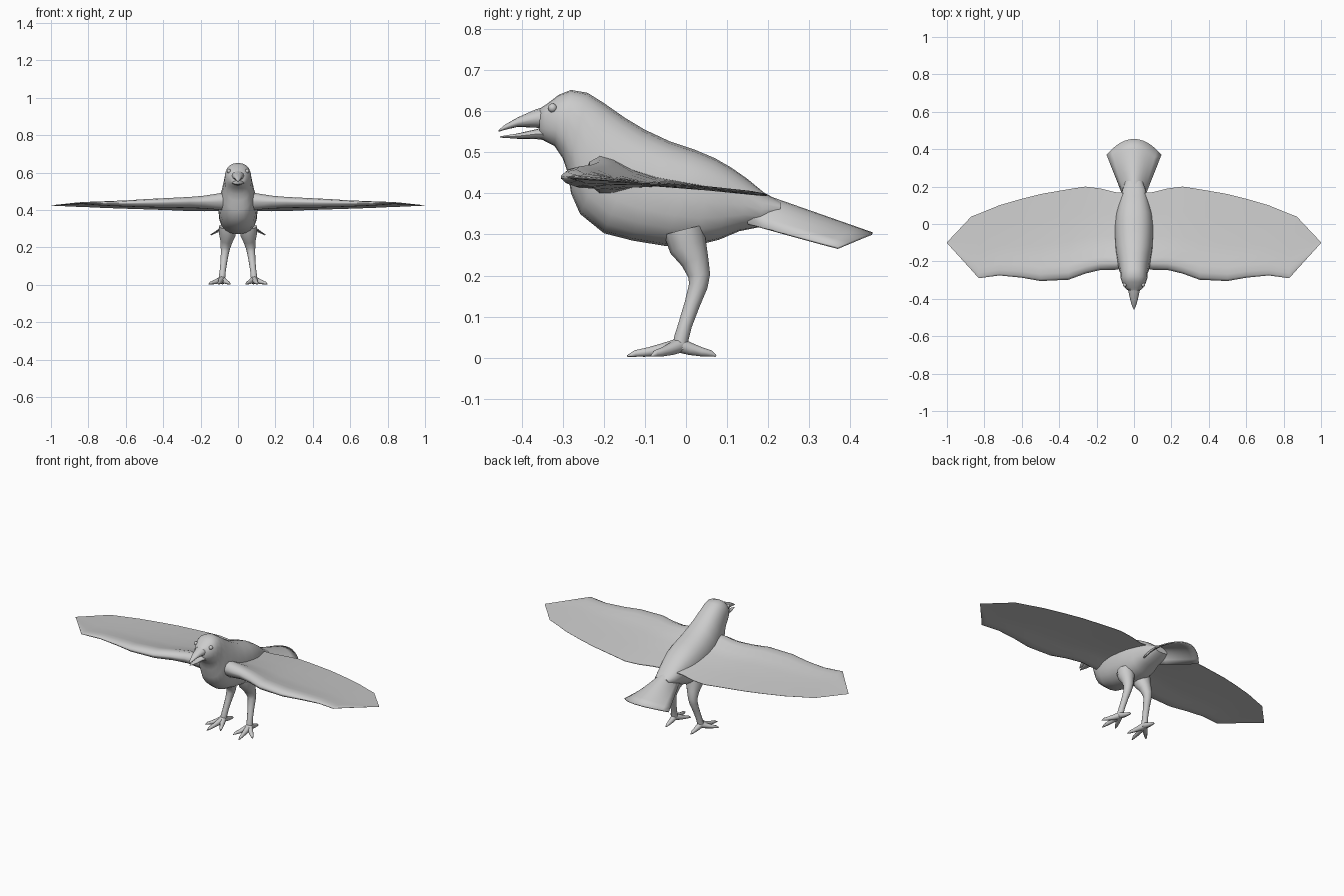
import bpy, bmesh, math
from mathutils import Vector

if "Cube" in bpy.data.objects:
    bpy.data.objects.remove(bpy.data.objects["Cube"])

grey = bpy.data.materials.new("plumage grey")
grey.diffuse_color = (0.6, 0.6, 0.6, 1)
grey.use_nodes = True
grey.node_tree.nodes["Principled BSDF"].inputs["Base Color"].default_value = grey.diffuse_color


def finish(name, bm, mirror=False, angle=50):
    bmesh.ops.recalc_face_normals(bm, faces=bm.faces)
    mesh = bpy.data.meshes.new(name)
    bm.to_mesh(mesh)
    bm.free()
    mesh.materials.append(grey)
    ob = bpy.data.objects.new(name, mesh)
    bpy.context.collection.objects.link(ob)
    if mirror:
        ob.modifiers.new("Mirror", 'MIRROR').use_mirror_merge = False
    bpy.ops.object.select_all(action='DESELECT')
    ob.select_set(True)
    bpy.context.view_layer.objects.active = ob
    bpy.ops.object.shade_smooth_by_angle(angle=math.radians(angle))
    return ob


def loft(bm, rings):
    """Skin a list of closed rings and cap both ends."""
    vs = [[bm.verts.new(p) for p in ring] for ring in rings]
    n = len(vs[0])
    for a, b in zip(vs, vs[1:]):
        for i in range(n):
            j = (i + 1) % n
            bm.faces.new((a[i], a[j], b[j], b[i]))
    bm.faces.new(vs[0])
    bm.faces.new(vs[-1])


def section(ty, tz, by, bz, w, n=20, power=0.85):
    """Rounded ring spanning a top point and a bottom point."""
    top, bot = Vector((0, ty, tz)), Vector((0, by, bz))
    mid, half = (top + bot) / 2, (top - bot) / 2
    ring = []
    for i in range(n):
        a = 2 * math.pi * i / n
        c, s = math.cos(a), math.sin(a)
        x = math.copysign(abs(s) ** power, s) * w
        ring.append(mid + half * math.copysign(abs(c) ** power, c) + Vector((x, 0, 0)))
    return ring


def tube(bm, points, n=10):
    """Tapered limb; each point is x, y, z, radius."""
    pts = [Vector(p[:3]) for p in points]
    rings = []
    for k, p in enumerate(pts):
        d = (pts[min(k + 1, len(pts) - 1)] - pts[max(k - 1, 0)]).normalized()
        u = d.cross(Vector((1, 0, 0))).normalized()
        v = d.cross(u)
        r = points[k][3]
        rings.append([p + r * (math.cos(2 * math.pi * i / n) * u
                               + math.sin(2 * math.pi * i / n) * v) for i in range(n)])
    loft(bm, rings)


# Head, neck and body in one skin: top y, top z, bottom y, bottom z, half width
body = [(-.357, .606, -.357, .54, .03), (-.34, .617, -.345, .528, .047),
        (-.31, .640, -.32, .515, .063), (-.28, .652, -.30, .485, .071),
        (-.24, .645, -.288, .45, .073), (-.20, .620, -.28, .40, .08),
        (-.15, .585, -.258, .35, .09), (-.10, .555, -.20, .303, .10),
        (-.04, .527, -.13, .285, .104), (.02, .507, -.05, .272, .104),
        (.07, .486, .02, .272, .098), (.11, .463, .08, .287, .086),
        (.15, .435, .13, .308, .073), (.19, .402, .18, .318, .062),
        (.23, .380, .23, .345, .045)]
bm = bmesh.new()
loft(bm, [section(*s) for s in body])
finish("body", bm)

# Open beak
for name, rows in (
    ("upper_beak", [(-.33, .615, -.33, .555, .04), (-.365, .605, -.365, .56, .029),
                    (-.41, .585, -.41, .562, .019), (-.44, .568, -.44, .555, .010),
                    (-.457, .554, -.457, .55, .002)]),
    ("lower_beak", [(-.33, .565, -.33, .528, .038), (-.37, .555, -.37, .533, .026),
                    (-.41, .546, -.41, .533, .017), (-.453, .539, -.453, .536, .003)])):
    bm = bmesh.new()
    loft(bm, [section(*s, n=12, power=1) for s in rows])
    finish(name, bm)

# Eyes
bm = bmesh.new()
bmesh.ops.create_uvsphere(bm, u_segments=12, v_segments=8, radius=0.011)
bmesh.ops.translate(bm, verts=bm.verts, vec=(.049, -.325, .608))
finish("eyes", bm, mirror=True)

# Arched fan tail
bm = bmesh.new()
cols, rows = 12, 6
grid = []
for r in range(rows + 1):
    t = r / rows
    line = []
    for c in range(cols + 1):
        s = 2 * c / cols - 1
        x = s * (.06 + .087 * t)
        y = .15 + t * (.305 - .085 * s * s)
        z = (.412 - .085 * s * s) * (1 - t) + (.305 - .035 * s * s) * t
        line.append(bm.verts.new((x, y, z)))
    grid.append(line)
for a, b in zip(grid, grid[1:]):
    for i in range(cols):
        bm.faces.new((a[i], a[i + 1], b[i + 1], b[i]))
tail = finish("tail", bm)
solid = tail.modifiers.new("Thickness", 'SOLIDIFY')
solid.thickness = 0.006

# Wings: x, leading y, trailing y, leading z, trailing z, arm thickness
wing = [(.04, -.235, .165, .450, .400, .095), (.10, -.245, .170, .450, .397, .088),
        (.18, -.246, .190, .447, .395, .068), (.26, -.265, .200, .445, .396, .058),
        (.35, -.298, .186, .443, .400, .052), (.50, -.305, .160, .440, .405, .042),
        (.60, -.287, .135, .438, .408, .032), (.72, -.275, .100, .438, .412, .022),
        (.83, -.290, .055, .440, .417, .010), (.87, -.245, .040, .437, .418, .008),
        (1.0, -.102, -.098, .425, .424, .001)]
# Rounded arm at the front, thin feather sheet behind: chord fraction, thickness factor
foil = [(0, .15), (.025, .65), (.08, 1), (.16, .9), (.27, .5), (.42, .25), (.7, .12), (1, .04)]
rings = []
for x, yl, yt, zl, zt, th in wing:
    def side(sign):
        return [(x, yl + (yt - yl) * u, zl + (zt - zl) * u + sign * th / 2 * f) for u, f in foil]
    rings.append(side(1) + side(-1)[::-1])
bm = bmesh.new()
loft(bm, rings)
finish("wings", bm, mirror=True, angle=60)

# Legs: thigh, knee and shank
bm = bmesh.new()
tube(bm, [(.055, -.005, .31, .05), (.057, .005, .27, .046), (.062, .022, .235, .034),
          (.067, .032, .20, .027), (.070, .030, .175, .023), (.075, .015, .13, .019),
          (.081, -.002, .08, .017), (.085, -.012, .045, .018), (.086, -.015, .02, .017)])
finish("legs", bm, mirror=True)

# Toes: three forward, one back
bm = bmesh.new()
for tx, ty in ((.156, -.085), (.105, -.143), (.042, -.105), (.082, .073)):
    ax, ay = .086, -.015
    def at(f, z, r):
        return (ax + (tx - ax) * f, ay + (ty - ay) * f, z, r)
    tube(bm, [at(0, .03, .018), at(.3, .021, .015), at(.6, .014, .011),
              at(.85, .010, .008), at(1, .004, .002)], n=8)
for v in bm.verts:
    v.co.z = max(v.co.z, 0)
finish("feet", bm, mirror=True)
